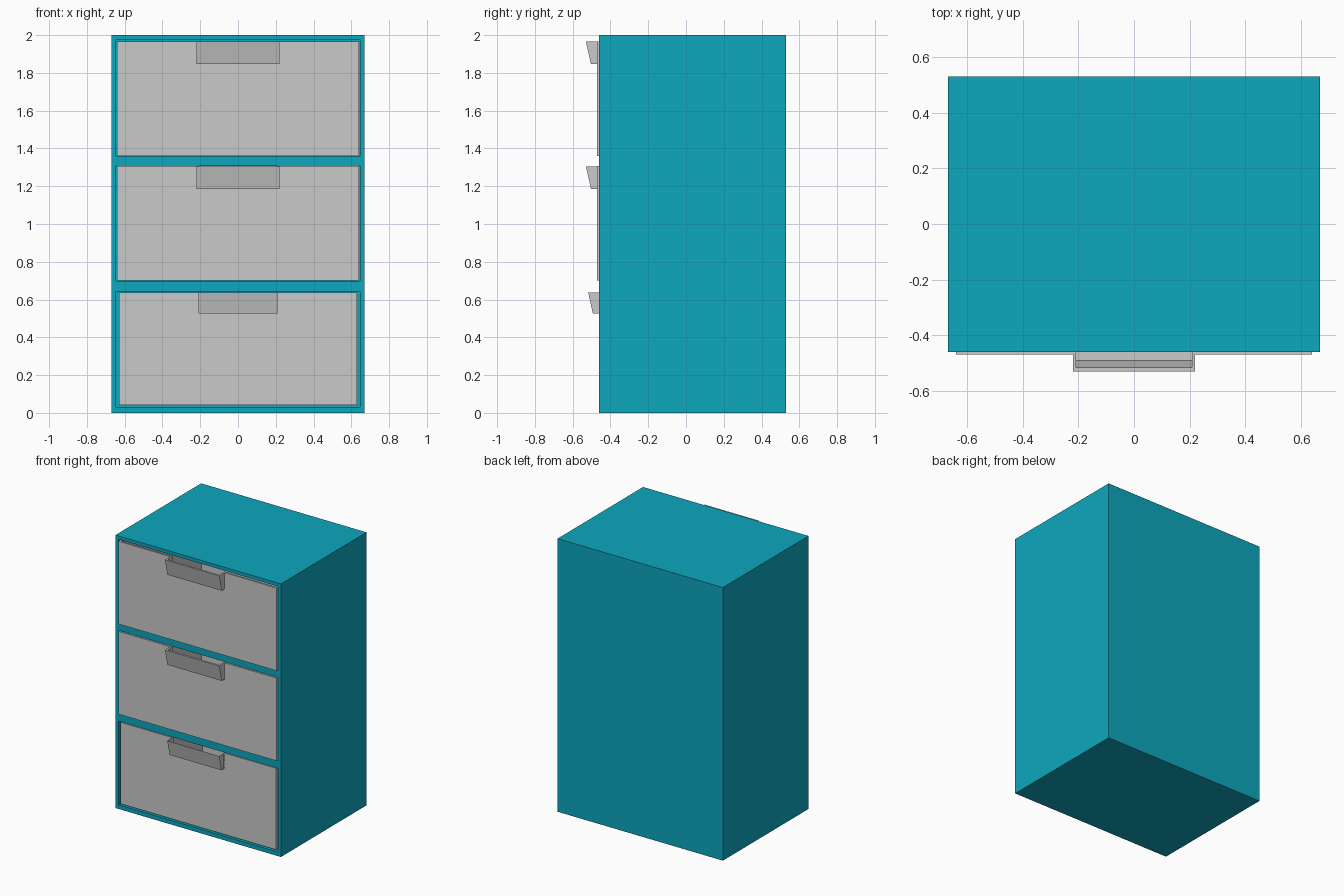
import bpy
import bmesh
from mathutils import Vector

cube = bpy.data.objects.get("Cube")
if cube:
    bpy.data.objects.remove(cube, do_unlink=True)


def material(name, rgb):
    m = bpy.data.materials.new(name)
    m.use_nodes = True
    m.diffuse_color = (*rgb, 1)
    m.node_tree.nodes["Principled BSDF"].inputs["Base Color"].default_value = (*rgb, 1)
    return m


TEAL = material("teal", (0.004, 0.386, 0.515))
GREY = material("light grey", (0.59, 0.59, 0.59))


def finish(bm, name, mat):
    me = bpy.data.meshes.new(name)
    bm.to_mesh(me)
    bm.free()
    me.materials.append(mat)
    ob = bpy.data.objects.new(name, me)
    bpy.context.collection.objects.link(ob)
    return ob


def prism(bm, points, axis, a, b):
    """Extrude a closed profile along one axis, from a to b."""
    def place(p, t):
        return (t, p[0], p[1]) if axis == "x" else (p[0], t, p[1])
    face = bm.faces.new([bm.verts.new(place(p, a)) for p in points])
    ext = bmesh.ops.extrude_face_region(bm, geom=[face])["geom"]
    verts = [g for g in ext if isinstance(g, bmesh.types.BMVert)]
    shift = Vector((b - a, 0, 0)) if axis == "x" else Vector((0, b - a, 0))
    bmesh.ops.translate(bm, vec=shift, verts=verts)
    faces = {f for v in verts for f in v.link_faces} | {face}
    bmesh.ops.recalc_face_normals(bm, faces=list(faces))


def rect(u0, u1, v0, v1):
    return [(u0, v0), (u1, v0), (u1, v1), (u0, v1)]


FRONT, BACK = -0.46, 0.53


def build_cabinet():
    # front grid: the odd rows of the middle column are the openings
    xs = [-0.67, -0.645, 0.645, 0.67]
    zs = [0, 0.03, 0.643, 0.697, 1.308, 1.357, 1.975, 2]
    bm = bmesh.new()
    grid = [[bm.verts.new((x, FRONT, z)) for x in xs] for z in zs]
    holes = []
    for j in range(len(zs) - 1):
        for i in range(len(xs) - 1):
            f = bm.faces.new((grid[j][i], grid[j][i + 1], grid[j + 1][i + 1], grid[j + 1][i]))
            if i == 1 and j % 2 == 1:
                holes.append(f)
    # outer walls and back
    rim = [e for e in bm.edges if e.is_boundary]
    ext = bmesh.ops.extrude_edge_only(bm, edges=rim)["geom"]
    bmesh.ops.translate(bm, vec=(0, BACK - FRONT, 0),
                        verts=[g for g in ext if isinstance(g, bmesh.types.BMVert)])
    bmesh.ops.contextual_create(bm, geom=[e for e in bm.edges if e.is_boundary])
    bmesh.ops.recalc_face_normals(bm, faces=bm.faces[:])
    # drawer bays
    for f in bmesh.ops.extrude_discrete_faces(bm, faces=holes)["faces"]:
        bmesh.ops.translate(bm, vec=(0, 0.96, 0), verts=f.verts[:])
    bmesh.ops.remove_doubles(bm, verts=bm.verts[:], dist=1e-5)
    bmesh.ops.dissolve_limit(bm, angle_limit=0.01, verts=bm.verts[:], edges=bm.edges[:])
    finish(bm, "cabinet", TEAL)


def build_drawer(name, z0, z1, half, front, notch, notch_z):
    t = 0.013
    bm = bmesh.new()
    # front panel with a notch at the top for the hand
    prism(bm, [(-half, z0), (half, z0), (half, z1), (notch, z1), (notch, notch_z),
               (-notch, notch_z), (-notch, z1), (-half, z1)], "y", front, front + t)
    # open tray behind it
    y0, y1 = front + t, 0.485
    prism(bm, rect(y0, y1, z0, z0 + t), "x", -half, half)
    prism(bm, rect(y1 - t, y1, z0 + t, z1), "x", -half, half)
    for s in (-1, 1):
        prism(bm, rect(y0, y1 - t, z0 + t, z1), "x", s * half, s * (half - t))
    finish(bm, name, GREY)


def build_handle(name, z0, z1):
    # slanted lip with a floor, closed at both ends
    bm = bmesh.new()
    t = 0.013
    prism(bm, [(-0.47, z0), (-0.503, z0), (-0.53, z1), (-0.516, z1),
               (-0.492, z0 + t), (-0.47, z0 + t)], "x", -0.22, 0.22)
    for s in (-1, 1):
        prism(bm, [(-0.47, z0 + t), (-0.492, z0 + t), (-0.516, z1), (-0.47, z1)],
              "x", s * 0.22, s * 0.208)
    finish(bm, name, GREY)


def build_thin_handle(name, z0, z1):
    # single-skin pocket that faces inward, open at the top and the back
    bm = bmesh.new()
    prism(bm, [(FRONT, z0), (-0.493, z0), (-0.518, z1), (FRONT, z1)], "x", -0.21, 0.21)
    bm.normal_update()
    bmesh.ops.delete(bm, geom=[f for f in bm.faces if f.normal.z > 0.9 or f.normal.y > 0.9],
                     context="FACES")
    bmesh.ops.reverse_faces(bm, faces=bm.faces[:])
    finish(bm, name, GREY)


build_cabinet()
for label, low in (("top", 1.36), ("middle", 0.70)):
    high = low + 0.606
    build_drawer(label + "_drawer", low, high, 0.64, -0.47, 0.208, high - 0.107)
    build_handle(label + "_handle", high - 0.12, high - 0.001)
build_drawer("bottom_drawer", 0.042, 0.638, 0.63, FRONT + 0.001, 0.21, 0.525)
build_thin_handle("bottom_handle", 0.525, 0.638)
